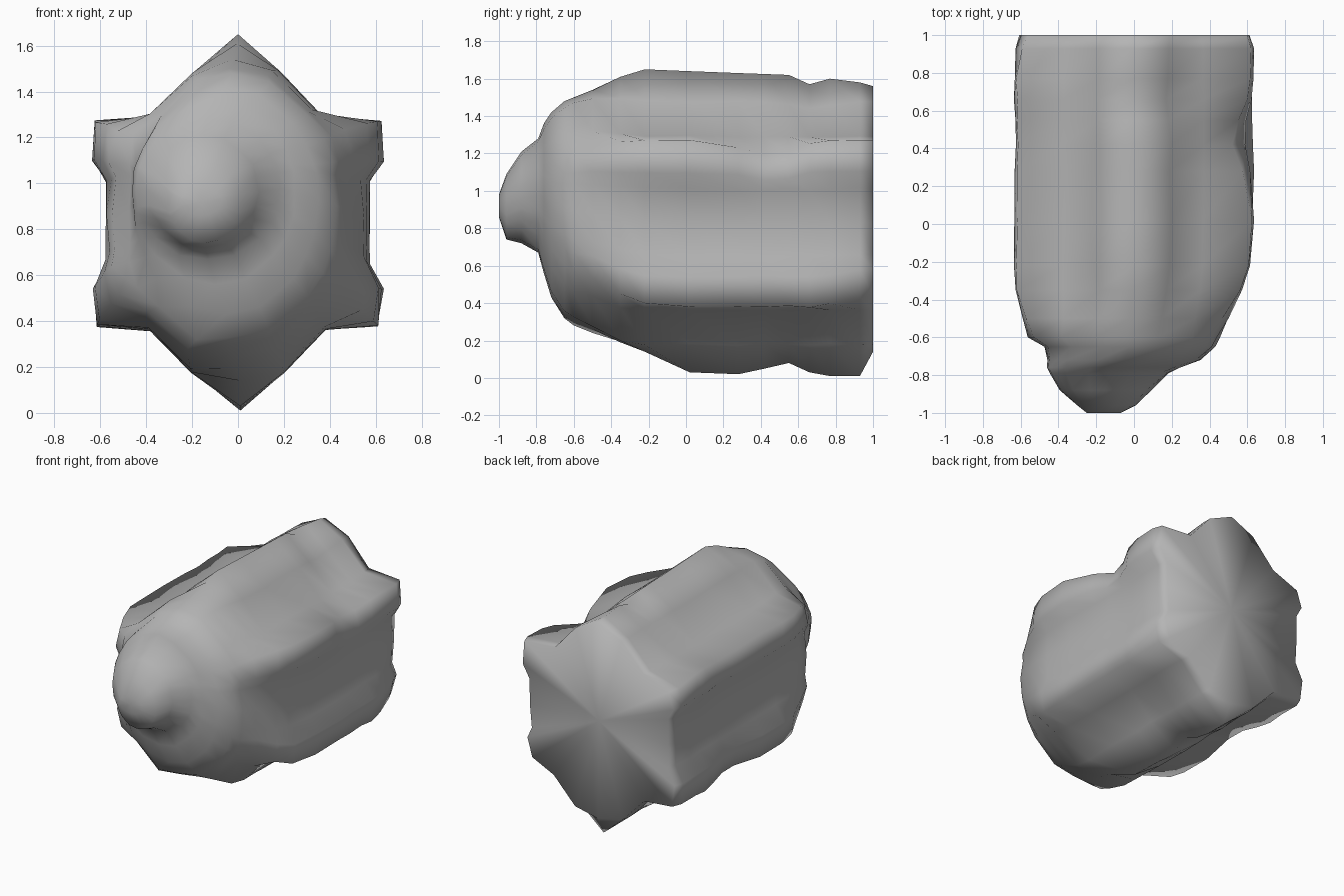
import bpy
import bmesh
import math
import random

random.seed(4)
cube = bpy.data.objects.get("Cube")
if cube:
    bpy.data.objects.remove(cube, do_unlink=True)

# Plain stone
stone = bpy.data.materials.new("grey stone")
stone.use_nodes = True
grey = (0.46, 0.46, 0.46, 1)
stone.diffuse_color = grey
stone.node_tree.nodes["Principled BSDF"].inputs["Base Color"].default_value = grey

# Half of the star-shaped section, from top ridge to bottom keel
MID_Z, HALF_W, HALF_H = 0.83, 0.63, 0.82
half = [(0, 1.64), (0.19, 1.48), (0.37, 1.29), (0.62, 1.27), (0.63, 1.1),
        (0.57, 1.01), (0.57, 0.83), (0.57, 0.65), (0.63, 0.54), (0.61, 0.38),
        (0.38, 0.36), (0.2, 0.18), (0.01, 0.01)]
KEEL = len(half) - 1
section = half + [(-x, z) for x, z in reversed(half[1:-1])]

# Each ring: y, x limits, bottom and top z, star share above and below
rings = [
    (-1.00, -0.25, -0.07, 0.86, 0.98, 0, 0),
    (-0.96, -0.30, 0.01, 0.74, 1.09, 0, 0),
    (-0.88, -0.39, 0.09, 0.72, 1.21, 0, 0),
    (-0.79, -0.45, 0.18, 0.67, 1.28, 0, 0),
    (-0.76, -0.46, 0.25, 0.56, 1.36, 0, 0),
    (-0.72, -0.46, 0.35, 0.43, 1.42, 0, 0),
    (-0.65, -0.49, 0.43, 0.33, 1.48, 0.1, 0.05),
    (-0.60, -0.57, 0.46, 0.30, 1.50, 0.25, 0.15),
    (-0.50, -0.60, 0.51, 0.26, 1.54, 0.5, 0.25),
    (-0.35, -0.63, 0.58, 0.19, 1.61, 0.85, 0.6),
    (-0.22, -0.63, 0.62, 0.14, 1.65, 1, 0.9),
    (0.02, -0.63, 0.63, 0.03, 1.64, 1, 1),
    (0.28, -0.63, 0.63, 0.02, 1.63, 1, 1),
    (0.42, -0.63, 0.63, 0.05, 1.625, 1, 1),
    (0.55, -0.63, 0.63, 0.08, 1.62, 1, 1),
    (0.66, -0.63, 0.63, 0.03, 1.57, 1, 1),
    (0.77, -0.63, 0.63, 0.01, 1.60, 1, 1),
    (0.93, -0.63, 0.63, 0.01, 1.58, 1, 1),
    (1.00, -0.61, 0.61, 0.14, 1.56, 1, 1),
]


def ring_point(index, ring):
    """Blend a rounded outline into the star section."""
    y, left, right, low, high, upper, lower = ring
    x, z = section[index]
    angle = math.atan2((z - MID_Z) / HALF_H, x / HALF_W)
    round_x = (left + right) / 2 + (right - left) / 2 * math.cos(angle)
    round_z = (low + high) / 2 + (high - low) / 2 * math.sin(angle)
    star_x = x * (right if x > 0 else -left) / HALF_W
    share = upper if z > MID_Z else lower
    # The shoulder on the -x side starts further forward
    if x < 0 and share > 0:
        share = min(1, share + 0.25)
    if index in (0, KEEL):
        round_z = z = high if index == 0 else low
        rough = 0
    else:
        rough = 0.006 if y > -0.9 else 0
    return (round_x + (star_x - round_x) * share + random.uniform(-rough, rough),
            y,
            round_z + (z - round_z) * share + random.uniform(-rough, rough))


# Rock body lofted from front nose to flat back
bm = bmesh.new()
count = len(section)
loops = [[bm.verts.new(ring_point(i, r)) for i in range(count)] for r in rings]
for a, b in zip(loops, loops[1:]):
    for i in range(count):
        j = (i + 1) % count
        bm.faces.new((a[i], a[j], b[j], b[i]))

# Nose and back caps
for loop, centre in ((loops[0], (-0.16, -1, 0.92)), (loops[-1], (0, 1, 0.85))):
    hub = bm.verts.new(centre)
    for i in range(count):
        bm.faces.new((loop[i], loop[(i + 1) % count], hub))

# Weathered dents: centre, reach, shift in x and z
dents = [
    ((0.63, 0.45, 1.25), 0.27, -0.11, -0.09),   # worn upper shoulder
    ((0.62, 1.0, 0.42), 0.28, -0.07, 0.07),     # broken lower back corner
    ((-0.62, 1.0, 1.27), 0.2, 0.04, -0.07),     # broken upper back corner
    ((-0.63, 0.35, 0.42), 0.25, 0.05, 0.04),    # worn lower shoulder
    ((0.2, 0.66, 1.48), 0.2, -0.02, -0.04),     # notch beside the ridge
]
for centre, reach, shift_x, shift_z in dents:
    for v in bm.verts:
        pull = max(0, 1 - math.dist(v.co, centre) / reach)
        v.co.x += shift_x * pull
        v.co.z += shift_z * pull

bmesh.ops.recalc_face_normals(bm, faces=bm.faces)
for face in bm.faces:
    face.smooth = True
mesh = bpy.data.meshes.new("rock")
bm.to_mesh(mesh)
bm.free()
mesh.materials.append(stone)
rock = bpy.data.objects.new("rock", mesh)
bpy.context.scene.collection.objects.link(rock)
